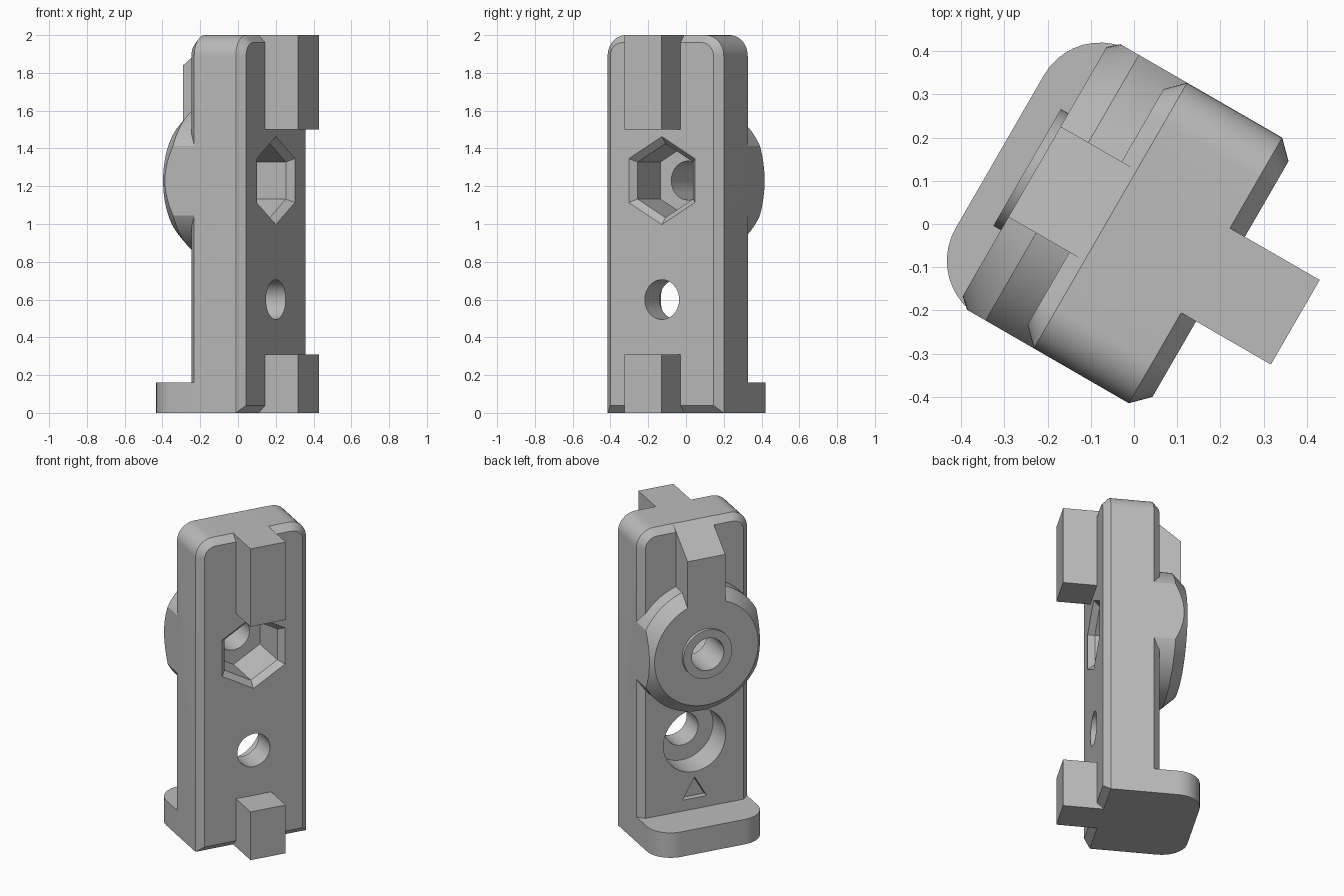
import bpy, bmesh
from math import sin, cos, pi, radians
from mathutils import Matrix

default = bpy.data.objects.get("Cube")
if default:
    bpy.data.objects.remove(default, do_unlink=True)

grey = bpy.data.materials.new("light_grey")
grey.use_nodes = True
grey.diffuse_color = (0.5, 0.5, 0.5, 1)
grey.node_tree.nodes["Principled BSDF"].inputs["Base Color"].default_value = (0.5, 0.5, 0.5, 1)

HALF_W, HEIGHT = 0.355, 2.0
BOLT_Z, SCREW_Z = 1.23, 0.6


def loft(name, rings):
    """Solid through matching rings of points, capped at both ends."""
    bm = bmesh.new()
    rows = [[bm.verts.new(p) for p in ring] for ring in rings]
    n = len(rows[0])
    for a, b in zip(rows, rows[1:]):
        for i in range(n):
            j = (i + 1) % n
            bm.faces.new((a[i], a[j], b[j], b[i]))
    bm.faces.new(rows[0])
    bm.faces.new(rows[-1])
    bmesh.ops.recalc_face_normals(bm, faces=bm.faces)
    mesh = bpy.data.meshes.new(name)
    bm.to_mesh(mesh)
    bm.free()
    mesh.materials.append(grey)
    ob = bpy.data.objects.new(name, mesh)
    bpy.context.collection.objects.link(ob)
    return ob


def box(name, x, y0, y1, z0, z1):
    return loft(name, [[(-x, y0, z), (x, y0, z), (x, y1, z), (-x, y1, z)] for z in (z0, z1)])


def turned(name, z, steps, sides=64):
    """Round or polygonal solid along y; steps are (y, radius)."""
    return loft(name, [[(r * sin(2 * pi * i / sides), y, z + r * cos(2 * pi * i / sides))
                        for i in range(sides)] for y, r in steps])


def arc(cx, cy, r, start, steps=10):
    return [(cx + r * cos(start + pi / 2 * i / steps), cy + r * sin(start + pi / 2 * i / steps))
            for i in range(steps + 1)]


def combine(target, tool, operation):
    mod = target.modifiers.new("join", 'BOOLEAN')
    mod.operation, mod.solver, mod.object = operation, 'EXACT', tool
    bpy.context.view_layer.objects.active = target
    bpy.ops.object.modifier_apply(modifier=mod.name)
    bpy.data.objects.remove(tool, do_unlink=True)


# Main plate: rounded top corners, square bottom, chamfered front and back rims
def plate_ring(y, inset, r=0.11):
    w, cz = HALF_W - r, HEIGHT - r
    pts = [(-HALF_W + inset, inset), (HALF_W - inset, inset)]
    pts += arc(w, cz, r - inset, 0) + arc(-w, cz, r - inset, pi / 2)
    return [(x, y, z) for x, z in pts]


body = loft("clip_body", [plate_ring(-0.237, 0.04), plate_ring(-0.197, 0),
                          plate_ring(0.057, 0), plate_ring(0.097, 0.04)])

# Foot with rounded back corners
R = 0.15
foot_outline = [(-HALF_W, 0), (HALF_W, 0)] + arc(HALF_W - R, 0.353 - R, R, 0) \
    + arc(R - HALF_W, 0.353 - R, R, pi / 2)
foot = loft("foot", [[(x, y, z) for x, y in foot_outline] for z in (0, 0.16)])

# Bevelled round boss trimmed to the plate width
boss = turned("boss", BOLT_Z, [(0, 0.4), (0.186, 0.4), (0.26, 0.333)], 96)
combine(boss, box("boss_trim", HALF_W, -1, 1, 0, HEIGHT), 'INTERSECT')

# Sloped rib above the boss
rib_profile = [(0, HEIGHT), (0.057, HEIGHT), (0.26, 1.84), (0.26, BOLT_Z), (0, BOLT_Z)]
rib = loft("back_rib", [[(x, y, z) for y, z in rib_profile] for x in (-0.121, 0.121)])

for part in (foot, boss, rib,
             turned("boss_collar", BOLT_Z, [(0, 0.156), (0.28, 0.156)]),
             box("upper_key", 0.113, -0.437, 0, 1.5, HEIGHT),
             box("lower_key", 0.113, -0.437, 0, 0, 0.31)):
    combine(body, part, 'UNION')

# Nut pocket, bolt hole, screw hole with counterbore, triangle mark
for cutter in (turned("nut_pocket", BOLT_Z, [(-0.247, 0.245), (-0.237, 0.233),
                                             (-0.2, 0.196), (0.04, 0.196)], 6),
               turned("bolt_hole", BOLT_Z, [(-0.1, 0.103), (0.4, 0.103)]),
               turned("screw_hole", SCREW_Z, [(-0.4, 0.105), (0.3, 0.105)]),
               turned("counterbore", SCREW_Z, [(-0.08, 0.2), (0.2, 0.2)]),
               turned("triangle_mark", 0.275, [(0.06, 0.09), (0.2, 0.09)], 3)):
    combine(body, cutter, 'DIFFERENCE')

# Turn into place and shade
body.data.transform(Matrix.Translation((-0.005, -0.009, 0)) @ Matrix.Rotation(radians(60), 4, 'Z'))
bpy.ops.object.select_all(action='DESELECT')
body.select_set(True)
bpy.context.view_layer.objects.active = body
bpy.ops.object.shade_smooth_by_angle(angle=radians(25))
